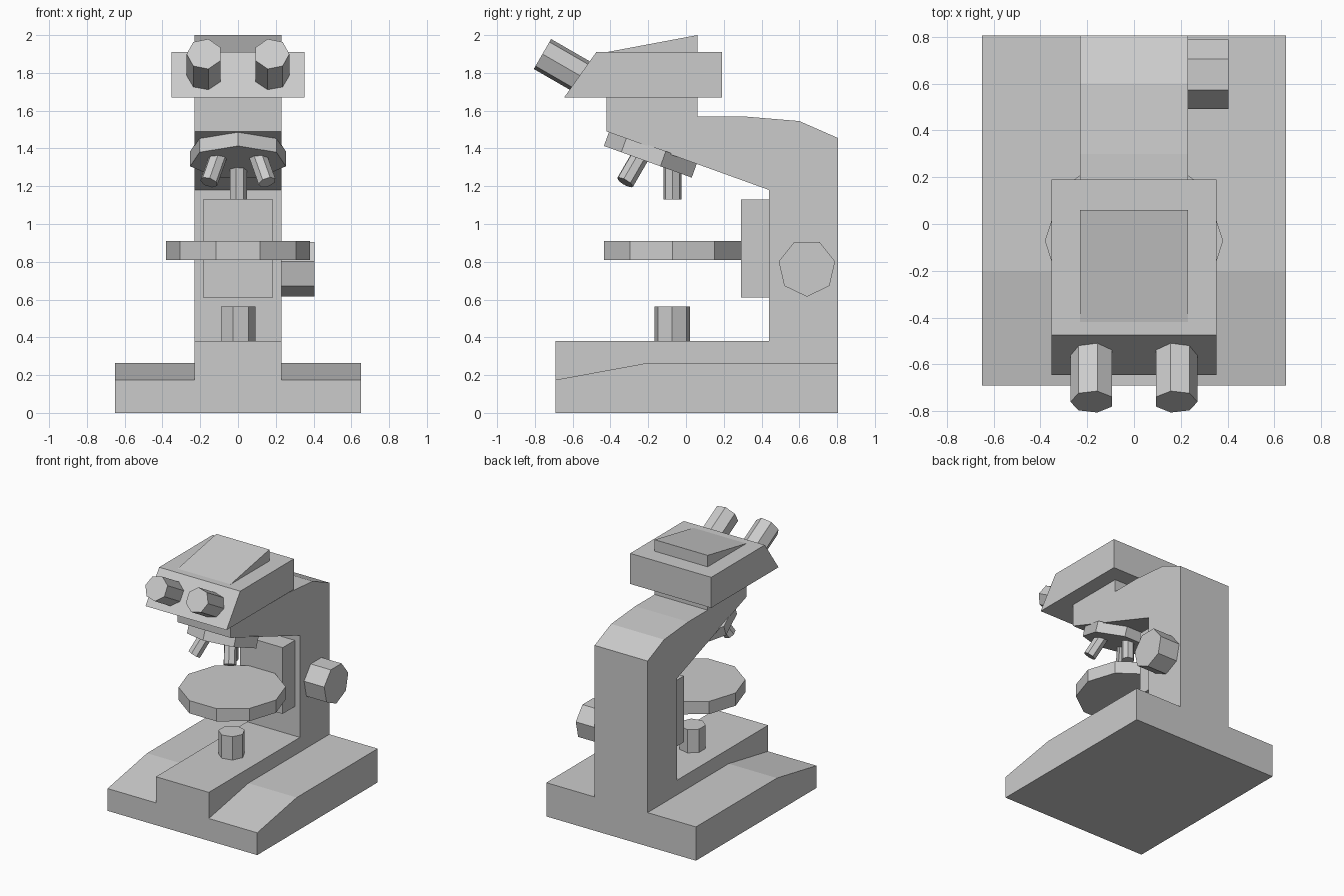
import bpy, bmesh
from math import sin, cos, tau, radians
from mathutils import Vector, Matrix

if "Cube" in bpy.data.objects:
    bpy.data.objects.remove(bpy.data.objects["Cube"])


def make(name, rings):
    """Closed solid from two matching end loops."""
    bm = bmesh.new()
    a, b = [[bm.verts.new(p) for p in ring] for ring in rings]
    bm.faces.new(a)
    bm.faces.new(b[::-1])
    n = len(a)
    for i in range(n):
        j = (i + 1) % n
        bm.faces.new((a[i], b[i], b[j], a[j]))
    bmesh.ops.recalc_face_normals(bm, faces=bm.faces)
    mesh = bpy.data.meshes.new(name)
    bm.to_mesh(mesh)
    bm.free()
    ob = bpy.data.objects.new(name, mesh)
    bpy.context.collection.objects.link(ob)
    return ob


def extrude_x(name, profile, x0, x1):
    """Side profile (y, z) extruded across x."""
    return make(name, [[(x, y, z) for y, z in profile] for x in (x0, x1)])


def prism(name, sides, radius, start, end, corner):
    """Regular prism from start to end with one corner pointing along 'corner'."""
    start, end = Vector(start), Vector(end)
    axis = (end - start).normalized()
    u = Vector(corner)
    u = (u - axis * u.dot(axis)).normalized()
    v = axis.cross(u)
    loop = [radius * (cos(tau * i / sides) * u + sin(tau * i / sides) * v)
            for i in range(sides)]
    return make(name, [[c + p for p in loop] for c in (start, end)])


# Arm: foot spine, column, sloped neck and the wedge cap above the head
arm = extrude_x("arm", [
    (-0.69, 0), (-0.69, 0.38), (0.44, 0.38), (0.44, 1.18), (-0.42, 1.49),
    (-0.42, 1.91), (0.06, 2.0), (0.06, 1.57), (0.3, 1.57), (0.6, 1.545),
    (0.805, 1.455), (0.805, 0)], -0.23, 0.23)

# Wide base, merged with the arm into one solid
base = extrude_x("base_helper", [
    (-0.69, 0), (-0.69, 0.175), (-0.2, 0.265), (0.805, 0.265), (0.805, 0)],
    -0.65, 0.65)
union = arm.modifiers.new("merge_base", 'BOOLEAN')
union.operation = 'UNION'
union.solver = 'EXACT'
union.object = base
base.hide_render = True
base.hide_viewport = True

# Viewing head
extrude_x("head", [(-0.645, 1.67), (-0.475, 1.91), (0.19, 1.91), (0.19, 1.67)],
          -0.352, 0.352)

# Eyepieces, tilted up 30 degrees
for side, label in ((-1, "left"), (1, "right")):
    tip = Vector((side * 0.178, -0.76, 1.90))
    inward = Vector((0, cos(radians(30)), -0.5))
    prism("eyepiece_" + label, 7, 0.094, tip + inward * 0.27, tip, (side, 0, 0))

# Stage and its mounting block
prism("stage", 10, 0.381, (0, -0.072, 0.81), (0, -0.072, 0.91), (1, 0, 0))
extrude_x("stage_mount", [(0.29, 0.61), (0.29, 1.13), (0.45, 1.13), (0.45, 0.61)],
          -0.185, 0.185)

# Lamp on the base
prism("lamp", 7, 0.096, (-0.004, -0.073, 0.37), (-0.004, -0.073, 0.563), (1, 0, 0))

# Focus knob, right side only
prism("focus_knob", 7, 0.153, (0.22, 0.64, 0.768), (0.405, 0.64, 0.768), (0, 0, -1))

# Turret, square to the sloped underside of the arm
slope = Vector((0, 0.86, -0.31)).normalized()
down = Vector((0, slope.z, -slope.y))
hub = Vector((0, -0.19, 1.325))
prism("turret", 7, 0.26, hub - down * 0.085, hub, -slope)

# Three objectives around the turret axis
tip = Vector((0, -0.071, 1.13)) - hub
for i in range(3):
    turn = Matrix.Rotation(i * tau / 3, 3, down)
    end = hub + turn @ tip
    prism(f"objective_{i + 1}", 7, 0.048, end - turn @ Vector((0, 0, -0.2)), end,
          turn @ Vector((1, 0, 0)))
